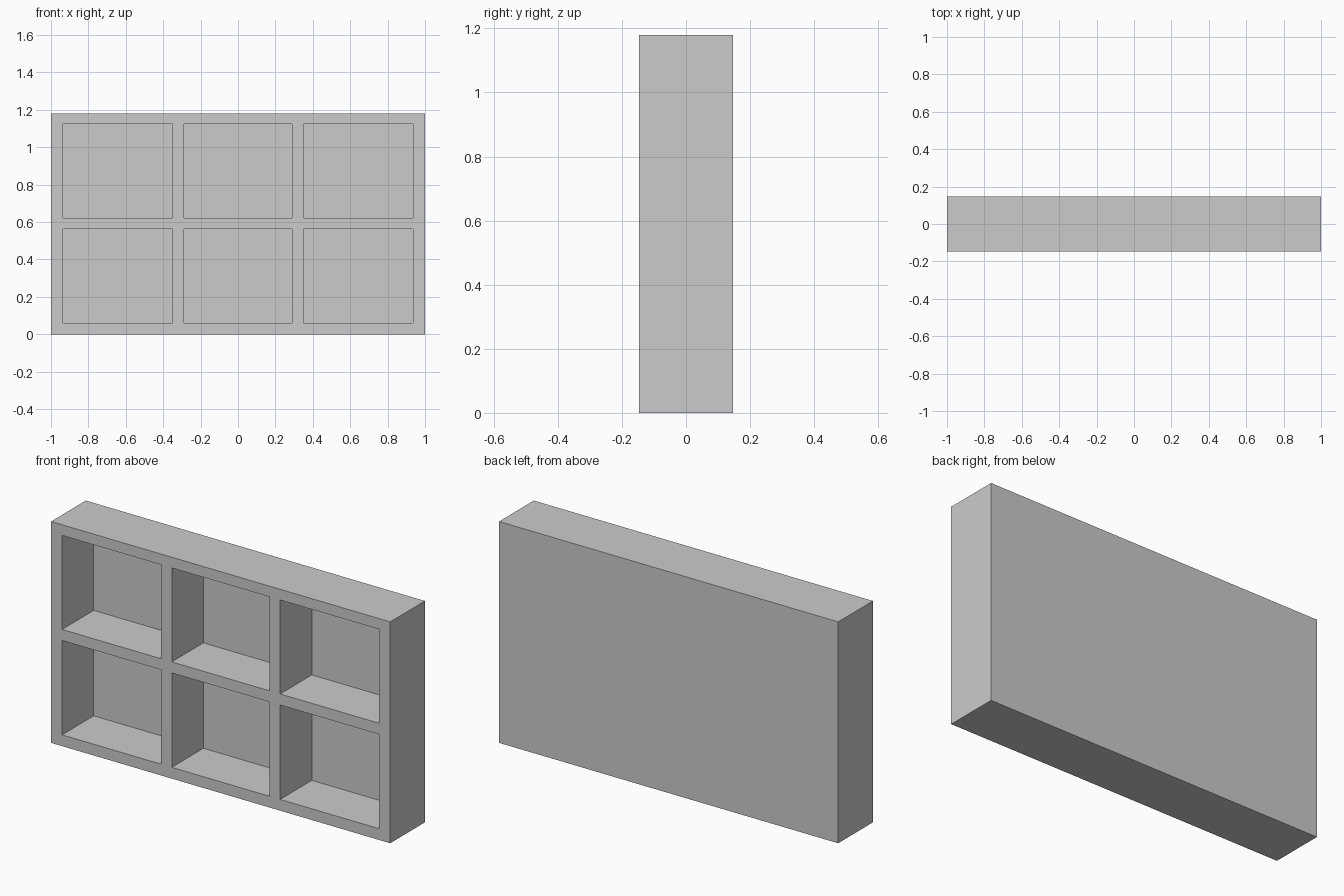
import bpy

if "Cube" in bpy.data.objects:
    bpy.data.objects.remove(bpy.data.objects["Cube"])

HALF_Y = 0.146      # half the shelf depth
HEIGHT = 1.18
BACK_Y = 0.12       # front surface of the back panel

# Opening spans across the three columns and two rows
COLUMNS = [(-0.935, -0.351), (-0.288, 0.288), (0.351, 0.935)]
ROWS = [(0.06, 0.563), (0.622, 1.123)]


def box(name, x, y, z):
    """Add a box spanning the given (min, max) ranges."""
    spans = (x, y, z)
    bpy.ops.mesh.primitive_cube_add(size=1, location=[(a + b) / 2 for a, b in spans])
    obj = bpy.context.object
    obj.name = name
    obj.scale = [b - a for a, b in spans]
    bpy.ops.object.transform_apply(location=True, rotation=False, scale=True)
    return obj


# Shelf body: solid block
shelf = box("shelf_body", (-1, 1), (-HALF_Y, HALF_Y), (0, HEIGHT))

# Compartments: six pockets cut from the front, leaving the thin back panel
cutters = [box("compartment_cutter", col, (-HALF_Y - 0.1, BACK_Y), row)
           for col in COLUMNS for row in ROWS]
bpy.ops.object.select_all(action='DESELECT')
for cutter in cutters:
    cutter.select_set(True)
bpy.context.view_layer.objects.active = cutters[0]
bpy.ops.object.join()
cutter = bpy.context.object
cutter.hide_render = True

cut = shelf.modifiers.new("compartments", 'BOOLEAN')
cut.operation = 'DIFFERENCE'
cut.solver = 'EXACT'
cut.object = cutter
bpy.context.view_layer.objects.active = shelf
bpy.ops.object.modifier_apply(modifier=cut.name)
bpy.data.objects.remove(cutter, do_unlink=True)
